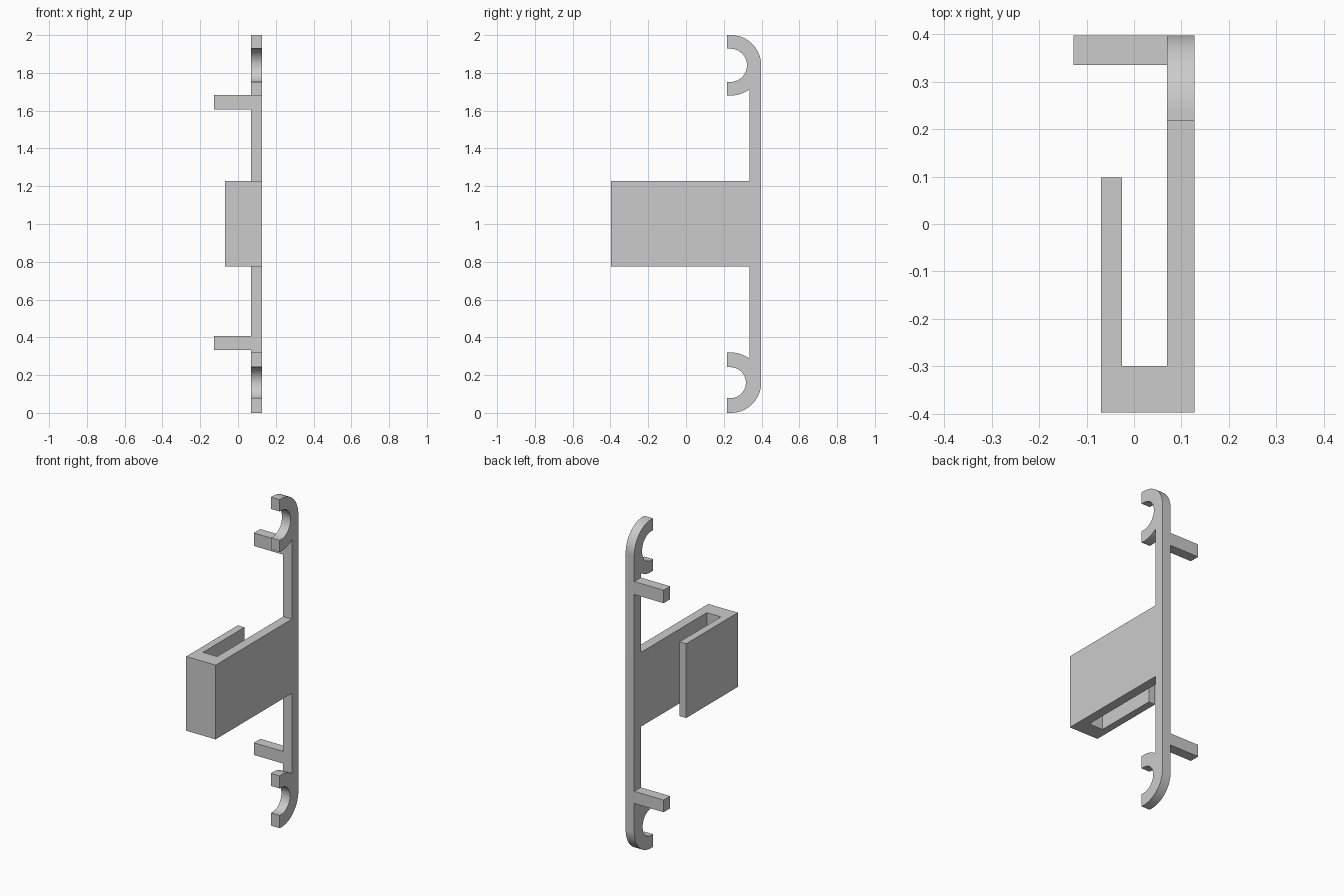
import bpy, bmesh, math

default = bpy.data.objects.get("Cube")
if default:
    bpy.data.objects.remove(default, do_unlink=True)

grey = bpy.data.materials.new("plain grey")
grey.use_nodes = True
GREY = (0.6, 0.6, 0.6, 1)
grey.diffuse_color = GREY
grey.node_tree.nodes["Principled BSDF"].inputs["Base Color"].default_value = GREY

BACK, RAIL_Y = 0.398, 0.335     # rear and front planes of the rail
LEFT, RAIL_X = 0.128, 0.07      # side planes of the rail


def prism(name, outline, place, offset):
    """Extrude a flat outline; place maps its 2D points into space."""
    bm = bmesh.new()
    face = bm.faces.new([bm.verts.new(place(*p)) for p in outline])
    ext = bmesh.ops.extrude_face_region(bm, geom=[face])
    moved = [g for g in ext["geom"] if isinstance(g, bmesh.types.BMVert)]
    bmesh.ops.translate(bm, verts=moved, vec=offset)
    bmesh.ops.recalc_face_normals(bm, faces=bm.faces)
    mesh = bpy.data.meshes.new(name)
    bm.to_mesh(mesh)
    bm.free()
    mesh.materials.append(grey)
    obj = bpy.data.objects.new(name, mesh)
    bpy.context.collection.objects.link(obj)
    return obj


def arc(cy, cz, r, start, end, steps=24):
    angles = [math.radians(start + (end - start) * i / steps) for i in range(steps + 1)]
    return [(cy + r * math.cos(a), cz + r * math.sin(a)) for a in angles]


def hook(cz, inner):
    """Upper hook outline, from the rail front round to the rail back."""
    cy, outer, tip = 0.238, 0.16, 0.218
    under = -math.degrees(math.acos((RAIL_Y - cy) / outer))
    return (arc(cy, cz, outer, under, -90)
            + [(tip, cz - outer + 0.001), (tip, cz - inner)]
            + arc(cy - 0.003, cz, inner, -90, 90)
            + [(tip, cz + inner), (tip, cz + outer)]
            + arc(cy, cz, outer, 90, 0))


# Rail with a hook at each end
upper = hook(1.84, 0.088)
lower = [(y, 2 - z) for y, z in reversed(hook(1.84, 0.082))]
rail = prism("hooked_rail", upper + lower,
             lambda y, z: (RAIL_X, y, z), (LEFT - RAIL_X, 0, 0))
bpy.context.view_layer.objects.active = rail
rail.select_set(True)
bpy.ops.object.shade_smooth_by_angle(angle=math.radians(30))

# Folded clip standing forward of the rail
FRONT, RIGHT, FLANGE_X = -0.398, -0.07, -0.025
clip = [(LEFT, RAIL_Y), (LEFT, FRONT), (RIGHT, FRONT), (RIGHT, 0.098),
        (FLANGE_X, 0.098), (FLANGE_X, -0.3), (RAIL_X, -0.3), (RAIL_X, RAIL_Y)]
prism("folded_clip", clip, lambda x, y: (x, y, 0.776), (0, 0, 0.452))

# Two side pegs
for name, low, high in (("lower_peg", 0.333, 0.407), ("upper_peg", 1.605, 1.684)):
    outline = [(-LEFT, RAIL_Y), (RAIL_X, RAIL_Y), (RAIL_X, BACK), (-LEFT, BACK)]
    prism(name, outline, lambda x, y: (x, y, low), (0, 0, high - low))
